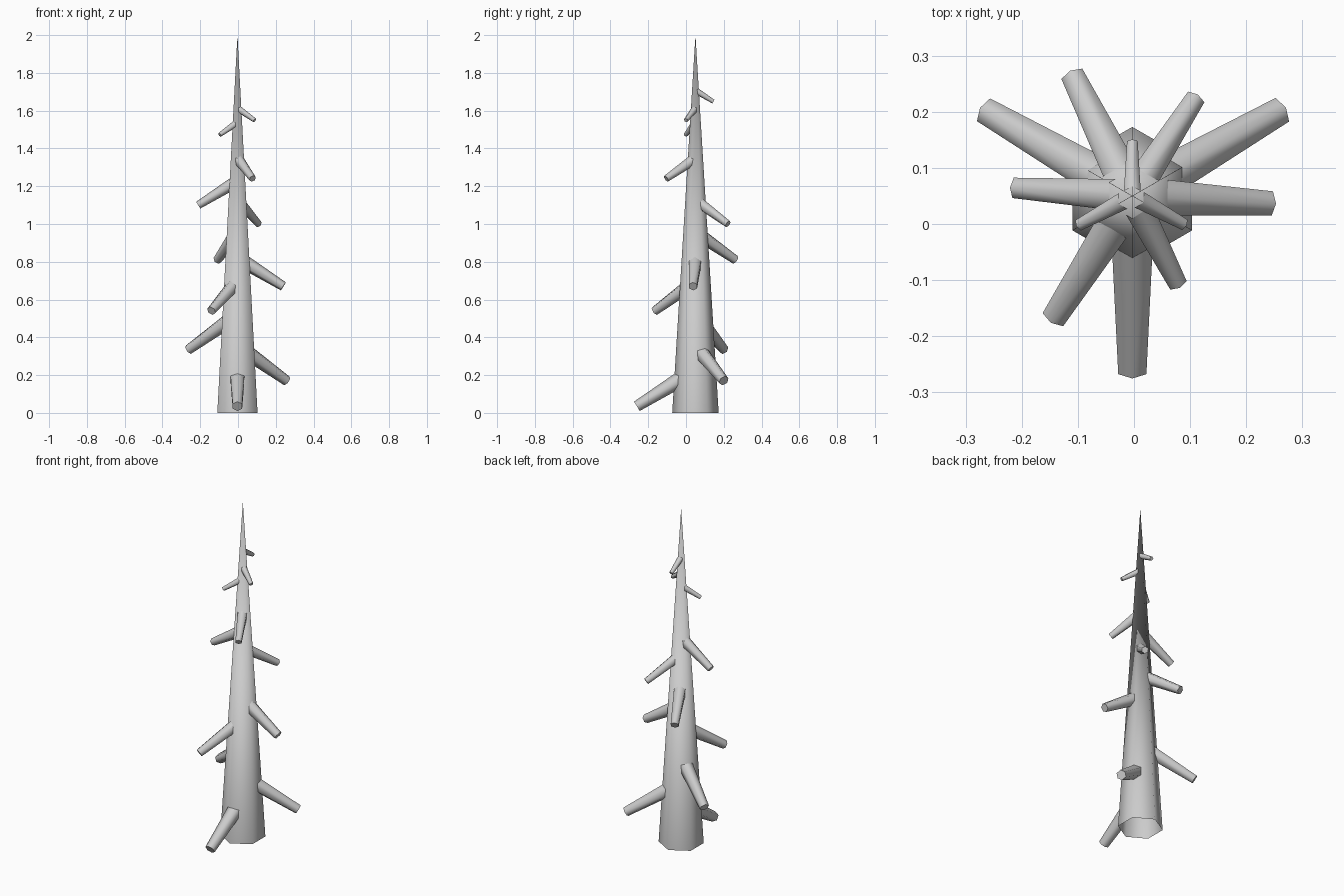
import bpy, bmesh, math
from mathutils import Vector

if "Cube" in bpy.data.objects:
    bpy.data.objects.remove(bpy.data.objects["Cube"], do_unlink=True)

bark = bpy.data.materials.new("pale_grey_bark")
bark.use_nodes = True
COLOUR = (0.6, 0.6, 0.6, 1)
bark.diffuse_color = COLOUR
bark.node_tree.nodes["Principled BSDF"].inputs["Base Color"].default_value = COLOUR

AXIS = Vector((-0.003, 0.05, 0))
SIDES = 6


def tapered(name, start, end, r_start, r_end, up, cap_end):
    """Six-sided tapered limb whose first corner points along `up`."""
    bm = bmesh.new()
    direction = (end - start).normalized()
    u = (up - direction * up.dot(direction)).normalized()
    v = direction.cross(u)

    def ring(centre, radius):
        angles = [math.tau * i / SIDES for i in range(SIDES)]
        return [bm.verts.new(centre + radius * (u * math.cos(a) + v * math.sin(a))) for a in angles]

    low = ring(start, r_start)
    high = ring(end, r_end) if r_end else [bm.verts.new(end)]
    for i in range(SIDES):
        j = (i + 1) % SIDES
        bm.faces.new((low[i], low[j], high[j], high[i]) if r_end else (low[i], low[j], high[0]))
    if cap_end:
        bm.faces.new(high)
    mesh = bpy.data.meshes.new(name)
    bm.to_mesh(mesh)
    bm.free()
    mesh.materials.append(bark)
    obj = bpy.data.objects.new(name, mesh)
    bpy.context.collection.objects.link(obj)
    bpy.ops.object.select_all(action="DESELECT")
    obj.select_set(True)
    bpy.context.view_layer.objects.active = obj
    bpy.ops.object.shade_smooth_by_angle(angle=math.radians(70))
    return obj


# Trunk: open-bottomed spire
tapered("trunk", AXIS, AXIS + Vector((0, 0, 2)), 0.123, 0, Vector((0, 1, 0)), False)

# Branch stubs, from bottom to top: tip centre and tip radius
SLOPE = 0.62
stubs = [
    ((-0.003, -0.26, 0.035), 0.029),
    ((0.258, 0.2, 0.17), 0.028),
    ((-0.262, 0.2, 0.335), 0.027),
    ((-0.141, -0.165, 0.54), 0.025),
    ((0.24, 0.037, 0.67), 0.025),
    ((-0.108, 0.262, 0.81), 0.024),
    ((0.108, 0.222, 1.0), 0.02),
    ((-0.21, 0.064, 1.1), 0.021),
    ((0.077, -0.105, 1.24), 0.019),
    ((-0.097, -0.001, 1.472), 0.012),
    ((0.088, 0.0, 1.549), 0.012),
    ((-0.003, 0.145, 1.648), 0.011),
]
for n, (tip, radius) in enumerate(stubs, 1):
    tip = Vector(tip)
    reach = (tip.xy - AXIS.xy).length
    root = Vector((AXIS.x, AXIS.y, tip.z + SLOPE * reach))
    tapered(f"branch_stub_{n}", root, tip, radius * 1.6, radius, Vector((0, 0, 1)), True)
